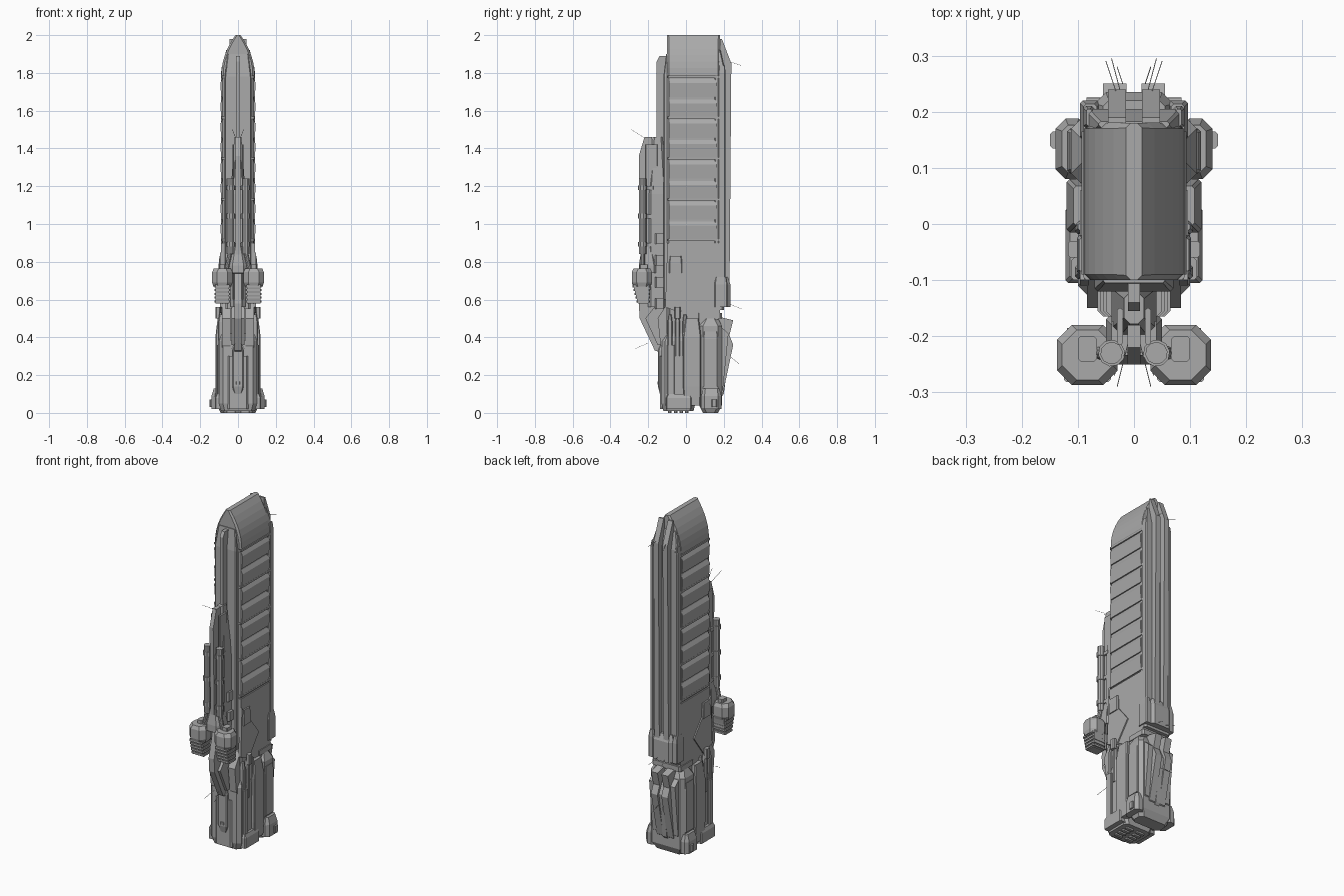
import bpy, bmesh, math
from mathutils import Vector

cube = bpy.data.objects.get("Cube")
if cube:
    bpy.data.objects.remove(cube)

def material(name, value):
    m = bpy.data.materials.new(name)
    m.use_nodes = True
    colour = (value, value, value, 1)
    m.diffuse_color = colour
    m.node_tree.nodes["Principled BSDF"].inputs["Base Color"].default_value = colour
    return m

GREY = material("hull grey", .4)

def finish(name, bm):
    bmesh.ops.recalc_face_normals(bm, faces=bm.faces)
    mesh = bpy.data.meshes.new(name)
    bm.to_mesh(mesh)
    bm.free()
    mesh.materials.append(GREY)
    part = bpy.data.objects.new(name, mesh)
    bpy.context.scene.collection.objects.link(part)

def skin(bm, rings):
    """Join matching rings of points into a closed shell."""
    loops = [[bm.verts.new(point) for point in ring] for ring in rings]
    for lower, upper in zip(loops, loops[1:]):
        for i in range(len(lower)):
            bm.faces.new((lower[i - 1], lower[i], upper[i], upper[i - 1]))
    bm.faces.new(loops[0])
    bm.faces.new(loops[-1])

def section(half, front, back, z, side, chamfer):
    """Rectangle at height z with cut corners."""
    c = min(chamfer, half * .6, (back - front) * .4)
    edge = [(half - c, front), (half, front + c), (half, back - c), (half - c, back)]
    edge += [(-x, y) for x, y in reversed(edge)]
    return [(side + x, y, z) for x, y in edge]

def block(name, half, front, back, low, high, side=0, chamfer=.005, top=0, foot=0, rise=.04):
    """Chamfered block, drawn in by top and foot over rise; mirrored when side is set."""
    levels = [(low, foot)] + [(low + rise, 0)] * bool(foot)
    levels += [(high - rise, 0)] * bool(top) + [(high, top)]
    bm = bmesh.new()
    for s in {side, -side}:
        skin(bm, [section(half - d, front + d, back - d, z, s, chamfer) for z, d in levels])
    finish(name, bm)

def plate(name, profile, half, side=0):
    """Plate with a (y, z) outline; mirrored when side is set."""
    bm = bmesh.new()
    for s in {side, -side}:
        skin(bm, [[(s + x, y, z) for y, z in profile] for x in (-half, half)])
    finish(name, bm)

def rod(name, start, end, radius, count=10):
    """Mirrored pair of round rods."""
    bm = bmesh.new()
    for s in (-1, 1):
        a, b = [Vector((s * x, y, z)) for x, y, z in (start, end)]
        u = (b - a).orthogonal().normalized()
        w = (b - a).normalized().cross(u)
        turns = [math.tau * i / count for i in range(count)]
        ring = [radius * (math.cos(t) * u + math.sin(t) * w) for t in turns]
        skin(bm, [[end_point + o for o in ring] for end_point in (a, b)])
    finish(name, bm)

FRONT, BACK, SHOULDER, TOP = -.1, .18, 1.78, 2

# Main hull, curving in to a narrow ridge
bm = bmesh.new()
rings = [section(.082, FRONT, BACK, z, 0, .01) for z in (.5, SHOULDER)]
for i in range(7):
    t = i / 6
    half = .014 + .074 * (1 - t * t)
    rings.append(section(half, FRONT, BACK, SHOULDER + .01 + t * (TOP - SHOULDER - .01), 0, .01))
skin(bm, rings)
finish("main_hull", bm)

# Louvred side panels with thin ribs between pairs
PITCH = .108
for i in range(8):
    z = SHOULDER - PITCH * (i + 1)
    bm = bmesh.new()
    for s in (-1, 1):
        louvre = [(.078, z), (.089, z), (.094, z + .075), (.08, z + .1)]
        skin(bm, [[(s * x, y, h) for x, h in louvre] for y in (-.09, .165)])
    finish("side_panel", bm)
for i in range(5):
    z = SHOULDER - 2 * PITCH * i
    block("panel_rib", half=.09, front=FRONT, back=BACK, low=z - .007, high=z + .004)

# Lower side armour with a diagonal edge
plate("waist_armour", [(FRONT, .6), (.08, .46), (BACK, .5), (BACK, .9), (FRONT, .9)], half=.089)
plate("diagonal_armour", [(-.11, .56), (-.03, .53), (.06, .65), (FRONT, .85)], half=.008, side=.088)

# Back plate and twin rails with a central groove
block("back_plate", half=.085, front=.15, back=.205, low=.56, high=1.92, top=.022, rise=.1)
block("back_edge", half=.01, side=.08, front=.17, back=.21, low=.58, high=1.84, top=.005)
plate("back_rail", [(BACK, .58), (.23, .6), (.24, 1.85), (.19, 1.98), (BACK, 1.98)], half=.016, side=.03)
block("back_foot", half=.07, front=BACK, back=.235, low=.56, high=.72, top=.015, chamfer=.02)
block("back_shoulder", half=.018, side=.078, front=.15, back=.22, low=.56, high=.72, top=.006)

# Front plate, thin front rail and clamps
block("front_plate", half=.07, front=-.12, back=-.08, low=.6, high=1.9, top=.015, rise=.12)
plate("front_rail", [(-.155, .6), (-.155, 1.86), (-.14, 1.89), (FRONT, 1.89), (FRONT, .6)], half=.011)
for i in range(4):
    z = .55 + i * .115
    block("front_clamp", half=.065 - i * .005, front=-.165, back=-.11, low=z, high=z + .055, chamfer=.01)
block("side_clamp", half=.012, side=.09, front=-.09, back=-.02, low=.74, high=.83, top=.004)
block("clamp_nub", half=.012, side=.106, front=-.06, back=-.03, low=.5, high=.56)

# Forward spine and keel
block("spine", half=.04, front=-.2, back=FRONT, low=.56, high=1.46, top=.022, rise=.3, chamfer=.015)
plate("spine_blade", [(-.18, .76), (-.24, .8), (-.25, 1.36), (-.22, 1.46), (-.18, 1.46)], half=.012)
block("spine_cheek", half=.005, side=.025, front=-.215, back=-.15, low=.6, high=1.42)
block("spine_shroud", half=.05, front=-.25, back=-.15, low=.74, high=.88, top=.016, rise=.1, chamfer=.02)
plate("keel", [(FRONT, .31), (-.165, .33), (-.245, .5), (-.25, .58), (-.2, .78), (FRONT, .78)], half=.018)
plate("keel_cheek", [(-.12, .36), (-.15, .36), (-.215, .5), (-.12, .62)], half=.01, side=.024)

# Barrels with bands and brackets
GUN_X, GUN_Y = .04, -.23
rod("barrel", (GUN_X, GUN_Y, .84), (GUN_X, GUN_Y, 1.24), radius=.02)
for i in range(3):
    z = .88 + i * .15
    rod("barrel_band", (GUN_X, GUN_Y, z), (GUN_X, GUN_Y, z + .025), radius=.024)
    block("barrel_bracket", half=GUN_X, front=GUN_Y, back=-.17, low=z, high=z + .02)

# Side pods with a sloped vented underside, arms and stems
POD_X = .083
block("pod_body", half=.054, side=POD_X, front=-.287, back=BACK * -1, low=.67, high=.765,
      chamfer=.026, top=.009, foot=.006, rise=.02)
plate("pod_underside", [(-.28, .68), (-.255, .58), (-.2, .58), (-.185, .68)], half=.036, side=POD_X)
for i in range(5):
    z = .585 + i * .02
    block("pod_vent", half=.042, side=POD_X, front=-.262 - i * .005, back=-.19, low=z, high=z + .011)
block("pod_cap", half=.017, side=POD_X, front=-.245, back=-.2, low=.75, high=.785)
rod("pod_arm", (0, GUN_Y, .75), (.1, GUN_Y, .75), radius=.013)
rod("pod_stem", (.06, GUN_Y, .76), (GUN_X, GUN_Y, .86), radius=.012)

# Front engine block
block("front_engine", half=.1, front=-.13, back=.05, low=.01, high=.42, top=.015, foot=.01, chamfer=.02)
block("front_neck", half=.085, front=-.105, back=.05, low=.4, high=.56, chamfer=.02)
for i in range(3):
    y = -.085 + i * .04
    block("engine_duct", half=.015, side=.09, front=y - .013, back=y + .013, low=.3, high=.52, top=.005)
block("front_skirt", half=.026, side=.096, front=-.105, back=.03, low=.02, high=.1, top=.008, rise=.02)
block("front_panel", half=.055, front=-.138, back=FRONT, low=.02, high=.3, chamfer=.01)
block("front_tip", half=.03, front=-.148, back=-.11, low=.1, high=.37, top=.015, foot=.01)
block("front_slot", half=.012, front=-.152, back=-.13, low=.15, high=.165)
plate("front_fairing", [(FRONT, .3), (-.135, .36), (-.15, .5), (FRONT, .58)], half=.022, side=.062)
block("flank_strip", half=.008, side=.104, front=FRONT, back=-.06, low=.1, high=.36)

# Middle flank and rear engine
block("flank", half=.025, side=.095, front=-.015, back=.08, low=.04, high=.5, top=.012, foot=.004, rise=.1)
block("rear_engine", half=.112, front=.07, back=.19, low=0, high=.5, top=.02, foot=.02, chamfer=.02)
block("rear_skirt", half=.03, side=.11, front=.08, back=.188, low=.02, high=.13, top=.012, chamfer=.024)
block("skirt_nub", half=.02, side=.13, front=.135, back=.165, low=.03, high=.07)
block("rear_flank", half=.01, side=.109, front=.09, back=.17, low=.14, high=.43, top=.005)
block("neck_band", half=.094, front=.06, back=.19, low=.5, high=.53, chamfer=.01)
block("neck_collar", half=.088, front=.05, back=.2, low=.545, high=.57, chamfer=.01)

# Back armour
plate("back_armour", [(.17, .08), (.195, .1), (.25, .36), (.23, .41), (.25, .49), (.17, .51)], half=.021, side=.034)
plate("back_armour_core", [(.17, .06), (.2, .1), (.235, .36), (.17, .5)], half=.014)
plate("back_armour_wing", [(.17, .1), (.195, .12), (.225, .42), (.17, .47)], half=.015, side=.07)

# Engine outlet slats
for middle, gap in ((-.04, .03), (.13, .02)):
    for i in range(4):
        y = middle + (i - 1.5) * gap
        block("outlet_slat", half=.025, side=.037, front=y - .009, back=y + .009, low=0, high=.04)

# Antennae
def antenna(x, y, z, out, rise):
    rod("antenna", (x, y, z), (x + .02, y + out, z + rise), radius=.001, count=4)

antenna(.01, -.21, 1.45, out=-.08, rise=.05)
antenna(.015, -.2, .37, out=-.07, rise=-.03)
antenna(.03, .23, 1.86, out=.06, rise=-.02)
antenna(.02, .22, .58, out=.075, rise=-.03)
antenna(.01, .22, .31, out=.06, rise=-.05)
